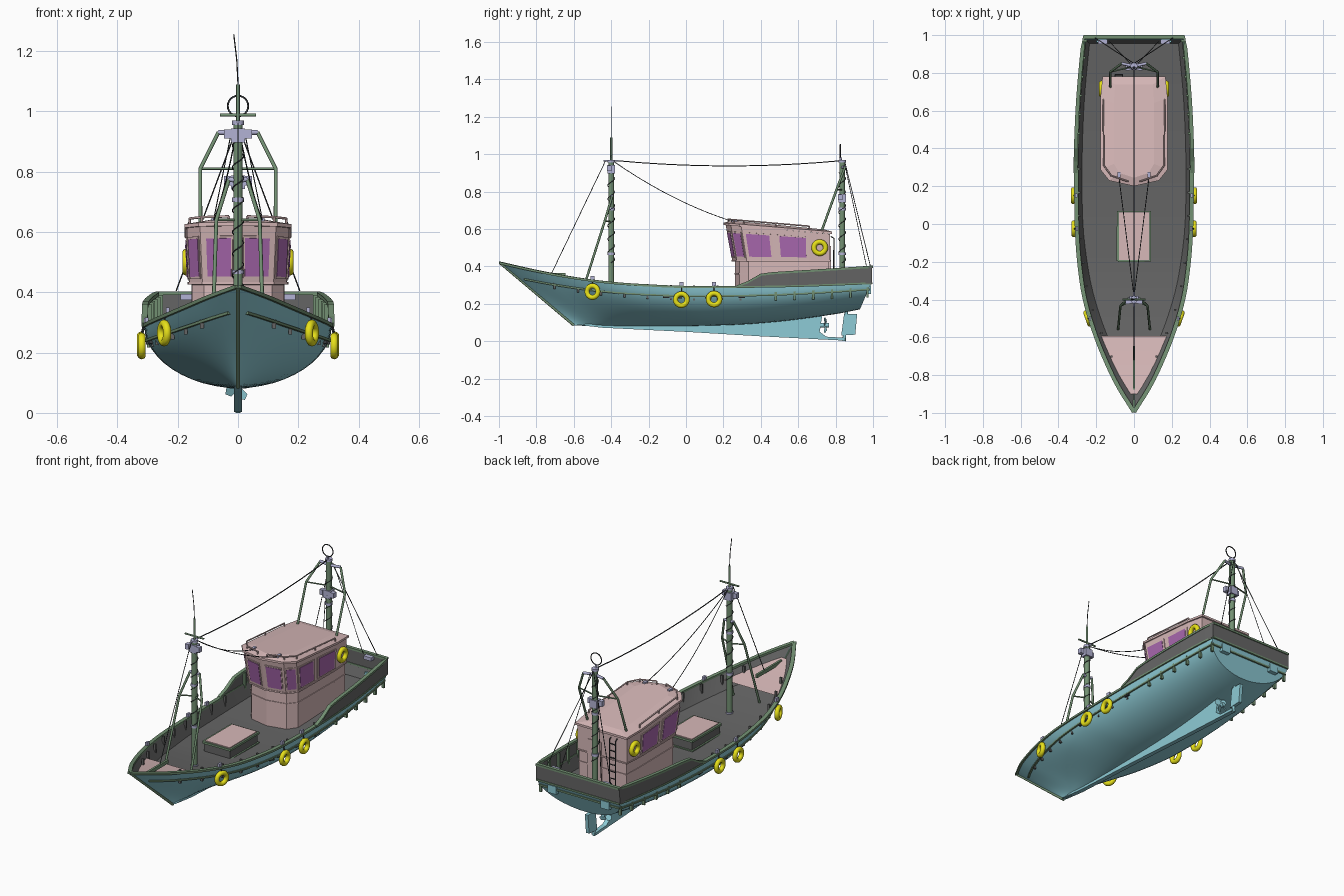
import bpy, bmesh, math
from mathutils import Vector as V

if "Cube" in bpy.data.objects:
    bpy.data.objects.remove(bpy.data.objects["Cube"])

def mat(n, *c):
    m = bpy.data.materials.new(n); m.diffuse_color = (*c, 1); return m
CYAN = mat("hull_cyan", .27, .60, .67); GREEN = mat("trim_green", .17, .28, .17)
GREY = mat("deck_grey", .13, .13, .13); PINK = mat("cabin_pink", .68, .48, .48)
GLASS = mat("glass_purple", .40, .14, .43); YELLOW = mat("fender_yellow", .80, .75, .01)
METAL = mat("metal_lilac", .45, .45, .66); DARK = mat("rope_dark", .04, .045, .05)

def mesh(name, verts, faces, m, smooth=0, bevel=0):
    me = bpy.data.meshes.new(name); bm = bmesh.new()
    vs = [bm.verts.new(v) for v in verts]
    for f in faces:
        bm.faces.new([vs[i] for i in f])
    bmesh.ops.remove_doubles(bm, verts=bm.verts, dist=1e-5)
    bmesh.ops.recalc_face_normals(bm, faces=bm.faces)
    bm.to_mesh(me); bm.free(); me.materials.append(m)
    ob = bpy.data.objects.new(name, me); bpy.context.collection.objects.link(ob)
    if smooth:
        bpy.context.view_layer.objects.active = ob
        bpy.ops.object.select_all(action='DESELECT'); ob.select_set(True)
        bpy.ops.object.shade_smooth_by_angle(angle=math.radians(smooth))
    return ob

def grid(rows, closed=False):
    n = len(rows[0])
    return [(r*n+c, r*n+(c+1) % n, (r+1)*n+(c+1) % n, (r+1)*n+c)
            for r in range(len(rows)-1) for c in range(n if closed else n-1)]

def loft(name, rows, m, closed=False, caps=(), smooth=0):
    n = len(rows[0]); f = grid(rows, closed)
    f += [tuple(range((k % len(rows))*n, (k % len(rows))*n+n)) for k in caps]
    return mesh(name, [p for r in rows for p in r], f, m, smooth)

def box(name, c, size, m):
    x, y, z = (s/2 for s in size); c = V(c)
    sq = [(-x, -y), (x, -y), (x, y), (-x, y)]
    return loft(name, [[c+V((a, b, k)) for a, b in sq] for k in (-z, z)], m, True, (0, -1))

def tube(name, pts, r, m, res=2):
    cu = bpy.data.curves.new(name, 'CURVE'); cu.dimensions = '3D'
    cu.bevel_depth = r; cu.bevel_resolution = res; cu.use_fill_caps = True
    sp = cu.splines.new('POLY'); sp.points.add(len(pts)-1)
    for p, q in zip(sp.points, pts): p.co = (*q, 1)
    cu.materials.append(m)
    ob = bpy.data.objects.new(name, cu); bpy.context.collection.objects.link(ob); return ob

def rail(name, pts, w, h, m):
    rows = []
    for i, p in enumerate(pts):
        t = V(pts[min(i+1, len(pts)-1)])-V(pts[max(i-1, 0)])
        n = V((t.y, -t.x, 0)).normalized()*w/2; u = V((0, 0, h/2)); p = V(p)
        rows.append([p-n-u, p+n-u, p+n+u, p-n+u])
    return loft(name, rows, m, True, (0, -1))

def wire(name, a, b, sag=0, r=.0022):
    a, b = V(a), V(b)
    return tube(name, [a.lerp(b, k/10)-V((0, 0, 4*sag*k/10*(1-k/10))) for k in range(11)], r, DARK, 1)

def interp(tab, y):
    y = min(max(y, tab[0][0]), tab[-1][0])
    i = max(k for k in range(len(tab)-1) if tab[k][0] <= y)
    def slope(k):
        a, b = tab[max(k-1, 0)], tab[min(k+1, len(tab)-1)]
        return (b[1]-a[1])/(b[0]-a[0])
    (x0, p0), (x1, p1) = tab[i], tab[i+1]; d = x1-x0; t = (y-x0)/d
    return (p0*(2*t**3-3*t*t+1)+p1*(3*t*t-2*t**3)+slope(i)*d*(t**3-2*t*t+t)+slope(i+1)*d*(t**3-t*t))

# hull lines: half width, sheer height, bottom height along y
WID = [(-1, 0), (-.9, .065), (-.8, .12), (-.6, .205), (-.4, .265), (-.2, .295), (0, .308), (.3, .31), (.6, .30), (.8, .285), (1, .265)]
SHEER = [(-1, .42), (-.8, .375), (-.6, .338), (-.4, .312), (-.2, .298), (0, .29), (.3, .29), (.6, .295), (1, .31)]
BOT = [(-.6, .085), (-.45, .078), (.2, .085), (.5, .105), (.8, .145), (.93, .17)]
def hp(s, h, side=1, inset=0, up=0):
    ys = -.995+1.985*s; yb = -.6+1.53*s
    zb, zs = interp(BOT, yb), interp(SHEER, ys)
    e = .5+.3*max(0, 1-s*2.2)
    x = max(0, interp(WID, ys)*(1-(1-h)**2)**e-inset) if s > 0 else 0
    return V((side*x, yb+(ys-yb)*h, zb+(zs-zb)*h+up))
def sy(y): return (y+.995)/1.985

N = 40; S = [(k/N)**1.2 for k in range(N+1)]
HS = [1-math.cos(k/12*math.pi/2) for k in range(13)]
loft("hull", [[hp(s, h) for h in reversed(HS)]+[hp(s, h, -1) for h in HS[1:]] for s in S], CYAN, caps=(-1,), smooth=40)
def dh(s): return .62+.1*max(0, 1-3*s)
loft("deck_and_inner_bulwark", [[hp(s, 1, 1, .012), hp(s, dh(s), 1, .012), hp(s, dh(s), -1, .012), hp(s, 1, -1, .012)]
     for s in [.01+.983*k/30 for k in range(31)]], GREY, caps=(-1,), smooth=30)
loft("foredeck", [[hp(s, .86, k, .012) for k in (1, -1)] for s in [.02+.16*k/8 for k in range(9)]], PINK)
box("foredeck_post", (0, -.76, .355), (.012, .23, .02), GREEN)

# aft raised bulwark wrapped round the stern
TOP = [(.27, .292), (.33, .315), (.40, .355), (.46, .363), (.7, .378), (1, .398)]
ys = [.27, .33, .40, .46, .55, .65, .75, .85, .93, .99]
low = [hp(sy(y), 1) for y in ys]; low += [V((-p.x, p.y, p.z)) for p in reversed(low)]
high = [V((p.x, p.y, interp(TOP, p.y))) for p in low]
b = loft("aft_bulwark", [low, high], GREY)
md = b.modifiers.new("thick", 'SOLIDIFY'); md.thickness = .012; md.offset = 0
rail("aft_bulwark_cap", high, .02, .012, GREEN)
rail("aft_sheer_strake", low, .016, .01, GREEN)
for sd in (1, -1):
    rail("sheer_cap", [hp(s, 1, sd, .005) for s in [k/30*sy(.3) for k in range(31)]], .022, .012, GREEN)
    rail("rub_strake", [hp(.02+.98*k/30, .76, sd, -.001) for k in range(31)], .012, .009, GREEN)
    for y in (.48, .58, .68, .78, .88, .97):
        p = hp(sy(y), 1, sd, .012)
        box("bulwark_stanchion", (p.x, y, (p.z+interp(TOP, y))/2-.04), (.016, .012, interp(TOP, y)-p.z+.07), GREEN)
    for k in range(9):
        p = hp(.12+.065*k, .84, sd, .018)
        box("bulwark_rib", p, (.012, .01, .08), GREY)
    for y in (-.16, -.09, .08, .27):
        s = sy(y); box("scupper", hp(s, .73, sd), (.012, .035, .014), DARK)
    box("stern_plate", (sd*.17, .975, .275), (.055, .03, .045), CYAN)
    box("stern_cleat", (sd*.165, .965, .385), (.05, .025, .02), METAL)
tube("stem_bar", [hp(0, h) for h in (0, .5, 1)], .007, GREEN)
rail("transom_strake", [hp(1, .76, 1), hp(1, .76, -1)], .014, .01, GREEN)

# keel, rudder, propeller
KEEL = [(-.6, .09), (-.45, .072), (0, .05), (.4, .026), (.85, .003), (.85, .018), (.75, .024), (.715, .05), (.73, .15), (.4, .12), (0, .095)]
def plate(name, prof, t, m): return loft(name, [[V((x, y, z)) for y, z in prof] for x in (-t, t)], m, True, (0, -1))
plate("keel", KEEL, .013, CYAN)
plate("rudder", [(.83, .03), (.905, .035), (.915, .145), (.845, .145)], .01, CYAN)
tube("rudder_stock", [(0, .845, 0), (0, .86, .18)], .009, CYAN)
tube("propeller_shaft", [(0, .70, .085), (0, .765, .085)], .012, CYAN)
for k in range(4):
    a = k*math.pi/2+.5; r = V((math.cos(a), 0, math.sin(a))); t = V((-r.z, .5, r.x))*.016
    c = V((0, .745, .085))
    mesh("propeller_blade", [c-t*.4, c+r*.035-t, c+r*.048, c+r*.035+t, c+t*.4], [range(5)], CYAN)

# hatch
box("hatch_coaming", (0, -.065, .235), (.165, .255, .075), GREY)
for z in (.212, .27):
    rail("hatch_rim", [(-.086, -.196, z), (.086, -.196, z), (.086, .066, z), (-.086, .066, z), (-.086, -.196, z)], .012, .012, GREEN)
box("hatch_lid", (0, -.065, .274), (.16, .25, .012), PINK)

# wheelhouse
def ring(half, zf, grow=0):
    pts = half+[(-x, y) for x, y in reversed(half) if x > 0]
    return [V((x*(1+grow), .5+(y-.5)*(1+grow), zf(y) if callable(zf) else zf)) for x, y in pts]
LOW = [(0, .262), (.112, .285), (.152, .335), (.155, .66), (.152, .765)]
MID = [(0, .248), (.118, .272), (.160, .325), (.163, .66), (.158, .77)]
UPP = [(0, .212), (.126, .240), (.170, .295), (.171, .66), (.160, .77)]
def zr(y): return .622-.085*(y-.2)
mid, upp = ring(MID, .43), ring(UPP, zr)
loft("wheelhouse", [ring(LOW, .19), ring(LOW, .425), mid, upp], PINK, True, (0, -1))
roof = ring(UPP, zr, .04)
crown = [V((p.x*.6, .5+(p.y-.5)*.85, p.z+.024)) for p in roof]
loft("wheelhouse_roof", [roof, [p+V((0, 0, .012)) for p in roof], crown], PINK, True, (0, -1))
for z, half in ((.43, MID), (.36, LOW)):
    r = ring(half, z); rail("wheelhouse_seam", r+r[:1], .008, .008, PINK)

def panel(name, i, j, u0, u1, v0, v1, m, t):
    def at(u, v): return mid[i].lerp(mid[j], u).lerp(upp[i].lerp(upp[j], u), v)
    q = [at(u0, v0), at(u1, v0), at(u1, v1), at(u0, v1)]
    n = (q[1]-q[0]).cross(q[3]-q[0]).normalized()*t
    if n.dot(q[0]-V((0, .5, q[0].z))) < 0: n = -n
    loft(name, [q, [p+n for p in q]], m, True, (0, -1))
L = len(mid)
for a, c in ((0, 1), (1, 2), (2, 3)):
    for i, j in ((a, c), (-a % L, -c % L)):
        for u0, u1 in {0: [(.16, .86)], 1: [(.12, .88)], 2: [(.03, .42), (.53, .97)]}[a]:
            panel("window_frame", i, j, u0-.02, u1+.02, .08, .83, PINK, .004)
            panel("window", i, j, u0+.02, u1-.02, .12, .79, GLASS, .006)
box("cabin_door", (.05, .768, .36), (.09, .012, .3), PINK)
for x in (-.10, -.06):
    tube("ladder_side", [(x, .775, .56), (x, .79, .55), (x, .79, .27)], .003, DARK)
for k in range(7):
    tube("ladder_rung", [(-.10, .79, .29+k*.04), (-.06, .79, .29+k*.04)], .003, DARK)
for sd in (1, -1):
    pts = [(sd*x, y, zr(y)+.032) for x, y in ((.03, .225), (.12, .255), (.16, .31), (.163, .66))]
    tube("roof_handrail", pts, .004, PINK)
    for p in pts+[(sd*.162, .48, zr(.48)+.032)]:
        tube("roof_rail_post", [p, (p[0], p[1], p[2]-.03)], .004, PINK)
    box("roof_eye", (sd*.08, .26, .64), (.015, .03, .02), METAL)

# fenders on the hull and life rings on the cabin
def fender(name, c, yaw):
    bpy.ops.mesh.primitive_torus_add(location=c, rotation=(0, math.pi/2, yaw), major_radius=.031,
                                     minor_radius=.0135, major_segments=24, minor_segments=10)
    o = bpy.context.object; o.name = name; o.data.materials.append(YELLOW); bpy.ops.object.shade_smooth()
for sd in (1, -1):
    for y, z, x, yaw in ((-.5, .265, .245, -.33), (-.025, .222, .319, 0), (.15, .225, .322, 0)):
        fender("hull_fender", (sd*x, y, z), sd*yaw)
        top = hp(sy(y), 1, sd, .005)
        tube("fender_rope", [(sd*x, y, z+.03), (top.x+sd*.008, y, top.z), (top.x, y, top.z+.012)], .003, DARK)
        box("fender_cleat", top+V((0, 0, .014)), (.012, .022, .024), METAL)
    fender("life_ring", (sd*.172, .715, .50), 0)

# masts
def coil(y, z0, z1):
    return [(.019*math.cos(k*.6), y+.019*math.sin(k*.6), z0+(z1-z0)*k/70) for k in range(71)]
for nm, y, legs, zb, zl in (("fore", -.4, [(.085, -.565, .23), (.072, -.435, .64), (.03, -.395, .775)], .92, .77),
                            ("aft", .835, [(.125, .72, .575), (.125, .805, .81), (.065, .85, .93)], .765, .93)):
    tube(nm+"_mast", [(0, y, .2), (0, y, .965)], .0155, GREEN, 3)
    tube(nm+"_mast_cable", coil(y, .42, .9), .002, DARK, 1)
    for z in (.23, .46, .7, .955):
        tube(nm+"_mast_band", [(0, y, z), (0, y, z+.014)], .02, METAL)
    box(nm+"_mast_block", (0, y, zb), (.045, .04, .045), METAL)
    for sd in (1, -1):
        tube(nm+"_mast_leg", [(sd*a, c, d) for a, c, d in legs], .0065, GREEN)
        f = legs[0]; tube(nm+"_leg_foot", [(sd*f[0], f[1], f[2]-.02), (sd*f[0], f[1], f[2]+.015)], .012, METAL)
        t = legs[2]; tube(nm+"_leg_bracket", [(sd*t[0], t[1], t[2]), (0, y, zl)], .008, METAL)
        plate_c = (sd*.035, y-.01, zb+.005)
        box(nm+"_mast_lamp", plate_c, (.022, .025, .03), METAL)
        tube(nm+"_leg_brace", [(sd*legs[1][0], legs[1][1], legs[1][2]), (0, y, legs[1][2])], .004, GREEN)
tube("fore_topmast", [(0, -.4, .96), (0, -.4, 1.09)], .006, GREEN)
tube("whip_antenna", [(0, -.4, 1.09), (-.004, -.4, 1.17), (-.014, -.4, 1.255)], .002, DARK)
tube("fore_crossbar", [(-.06, -.4, .988), (.06, -.4, .988)], .005, GREEN)
tube("direction_loop", [(.034*math.cos(k*math.pi/12), .825, 1.018+.034*math.sin(k*math.pi/12)) for k in range(25)], .003, DARK)
tube("loop_stem", [(0, .83, .96), (0, .825, .985)], .006, METAL)

# rigging
wire("mast_to_mast_wire", (0, -.37, .965), (0, .83, .965), .028, .003)
wire("forestay", (0, -.43, .965), (0, -.72, .36))
tube("forestay_spreader", [(0, -.44, .965), (0, -.36, .965)], .005, METAL)
for sd in (1, -1):
    wire("roof_stay", (0, -.385, .96), (sd*.08, .25, .64), .03)
    wire("backstay", (0, .85, .955), (sd*.205, .985, .405))
    wire("aft_halyard", (sd*.02, .85, .94), (sd*.13, .965, .40), 0, .0018)

for m in bpy.data.materials:
    if m.users and not m.is_grease_pencil:
        m.use_nodes = True
        m.node_tree.nodes["Principled BSDF"].inputs["Base Color"].default_value = m.diffuse_color
